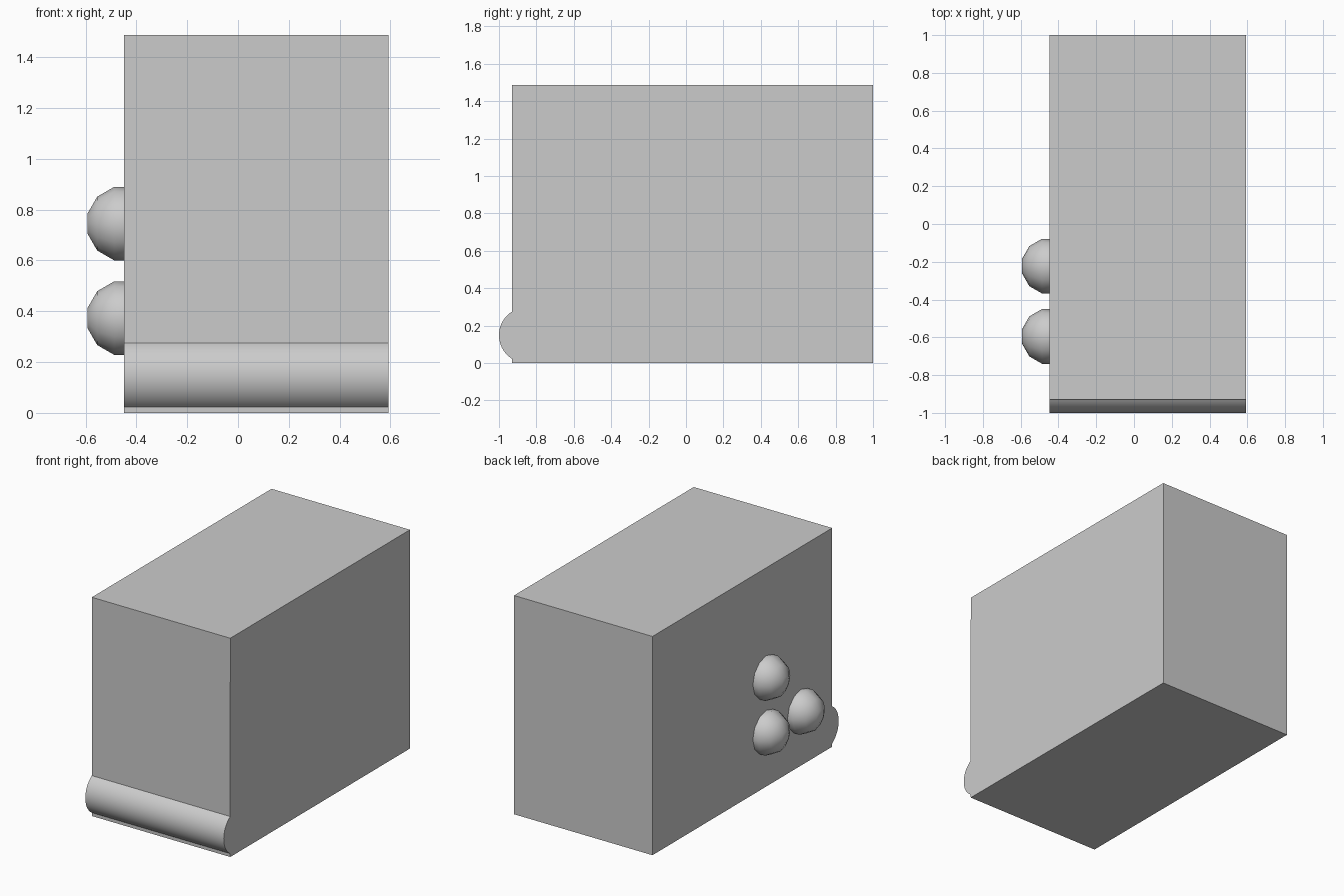
import bpy, bmesh
from math import sin, cos, pi, asin, radians
from mathutils import Vector

cube = bpy.data.objects.get("Cube")
if cube:
    bpy.data.objects.remove(cube, do_unlink=True)

grey = bpy.data.materials.new("plain grey")
grey.use_nodes = True
COLOUR = (0.6, 0.6, 0.6, 1)
grey.diffuse_color = COLOUR
grey.node_tree.nodes["Principled BSDF"].inputs["Base Color"].default_value = COLOUR

LEFT, RIGHT = 0.593, -0.448
FRONT, BACK, HEIGHT = -0.93, 1.0, 1.487
LIP_RADIUS = 0.149
DOME_RADIUS = 0.15


def finish(name, bm, angle):
    """Turn a bmesh into a shaded object."""
    bmesh.ops.recalc_face_normals(bm, faces=bm.faces)
    mesh = bpy.data.meshes.new(name)
    bm.to_mesh(mesh)
    bm.free()
    mesh.materials.append(grey)
    obj = bpy.data.objects.new(name, mesh)
    bpy.context.collection.objects.link(obj)
    bpy.ops.object.select_all(action='DESELECT')
    obj.select_set(True)
    bpy.context.view_layer.objects.active = obj
    bpy.ops.object.shade_smooth_by_angle(angle=radians(angle))
    return obj


# Case with a rounded lip along the front: side profile swept across the width
lip_y = -1 + LIP_RADIUS
half = asin(0.126 / LIP_RADIUS)
steps = 32
profile = [(FRONT, 0), (BACK, 0), (BACK, HEIGHT), (FRONT, HEIGHT)]
for i in range(steps + 1):
    a = half - 2 * half * i / steps
    profile.append((lip_y - LIP_RADIUS * cos(a), LIP_RADIUS + LIP_RADIUS * sin(a)))
bm = bmesh.new()
side = bm.faces.new([bm.verts.new((RIGHT, y, z)) for y, z in profile])
swept = bmesh.ops.extrude_face_region(bm, geom=[side], use_keep_orig=True)
moved = [v for v in swept["geom"] if isinstance(v, bmesh.types.BMVert)]
bmesh.ops.translate(bm, verts=moved, vec=Vector((LEFT - RIGHT, 0, 0)))
finish("case", bm, 30)


# Faceted half-sphere knobs on the right side
def dome(name, y, z, sides=12):
    bm = bmesh.new()
    rings = []
    levels = [(0, DOME_RADIUS * cos(pi / 12))]
    for k in (1, 3, 5):
        a = k * pi / 12
        levels.append((DOME_RADIUS * sin(a), DOME_RADIUS * cos(a)))
    for depth, radius in levels:
        rings.append([bm.verts.new((RIGHT - depth,
                                    y + radius * cos(2 * pi * i / sides),
                                    z + radius * sin(2 * pi * i / sides)))
                      for i in range(sides)])
    for low, high in zip(rings, rings[1:]):
        for i in range(sides):
            j = (i + 1) % sides
            bm.faces.new((low[i], low[j], high[j], high[i]))
    bm.faces.new(rings[-1])
    bm.faces.new(rings[0])
    finish(name, bm, 35)


dome("upper_rear_knob", -0.223, 0.745)
dome("lower_rear_knob", -0.223, 0.373)
dome("lower_front_knob", -0.595, 0.373)
